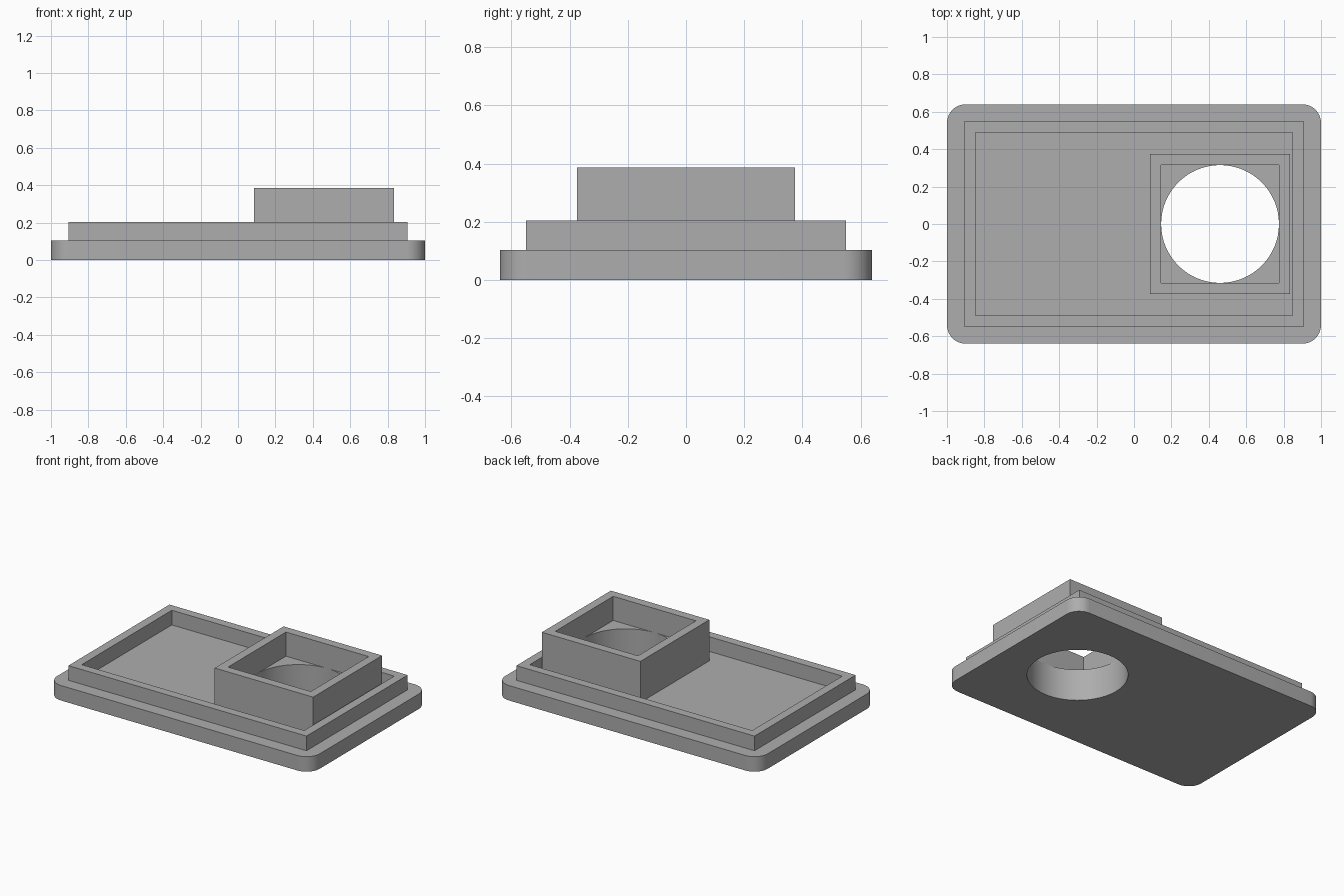
import bpy
import bmesh
from math import cos, sin, pi, radians

cube = bpy.data.objects.get("Cube")
if cube:
    bpy.data.objects.remove(cube, do_unlink=True)

grey = bpy.data.materials.new("plain_grey")
colour = (0.42, 0.42, 0.42, 1)
grey.diffuse_color = colour
grey.use_nodes = True
grey.node_tree.nodes["Principled BSDF"].inputs["Base Color"].default_value = colour


def rectangle(hx, hy, cx=0):
    return [(cx + sx * hx, sy * hy) for sx, sy in ((-1, -1), (1, -1), (1, 1), (-1, 1))]


def circle(r, cx, n=64):
    return [(cx + r * cos(2 * pi * i / n), r * sin(2 * pi * i / n)) for i in range(n)]


def rounded_rectangle(hx, hy, r, n=10):
    pts = []
    for k, (sx, sy) in enumerate(((1, 1), (-1, 1), (-1, -1), (1, -1))):
        for i in range(n + 1):
            a = (k + i / n) * pi / 2
            pts.append((sx * (hx - r) + r * cos(a), sy * (hy - r) + r * sin(a)))
    return pts


def pierced_prism(name, outline, hole, z0, z1):
    """Extrude an outline with a hole through it."""
    bm = bmesh.new()
    edges = []
    for loop in (outline, hole):
        verts = [bm.verts.new((x, y, z0)) for x, y in loop]
        edges += [bm.edges.new((verts[i - 1], verts[i])) for i in range(len(verts))]
    bmesh.ops.triangle_fill(bm, edges=edges, use_beauty=True)
    bmesh.ops.dissolve_limit(bm, angle_limit=radians(1), verts=[], edges=bm.edges[:])
    result = bmesh.ops.extrude_face_region(bm, geom=bm.faces[:], use_keep_orig=True)
    top = [g for g in result["geom"] if isinstance(g, bmesh.types.BMVert)]
    bmesh.ops.translate(bm, verts=top, vec=(0, 0, z1 - z0))
    bmesh.ops.recalc_face_normals(bm, faces=bm.faces[:])
    mesh = bpy.data.meshes.new(name)
    bm.to_mesh(mesh)
    bm.free()
    mesh.materials.append(grey)
    obj = bpy.data.objects.new(name, mesh)
    bpy.context.collection.objects.link(obj)
    bpy.ops.object.select_all(action="DESELECT")
    obj.select_set(True)
    bpy.context.view_layer.objects.active = obj
    bpy.ops.object.shade_smooth_by_angle(angle=radians(30))


base_top, rim_top, floor_top, socket_top = 0.103, 0.204, 0.22, 0.386
socket_x, hole_r = 0.46, 0.315
bore = circle(hole_r, socket_x)

# Plate with rounded corners and a round opening
pierced_prism("base_plate", rounded_rectangle(1, 0.64, 0.1), bore, 0, base_top)
# Raised lip around the tray
pierced_prism("tray_rim", rectangle(0.907, 0.55), rectangle(0.847, 0.49), base_top, rim_top)
# Square collar and the raised floor inside it
pierced_prism("socket_wall", rectangle(0.375, 0.375, socket_x),
              rectangle(hole_r, hole_r, socket_x), base_top, socket_top)
pierced_prism("socket_floor", rectangle(0.33, 0.33, socket_x), bore, base_top, floor_top)
